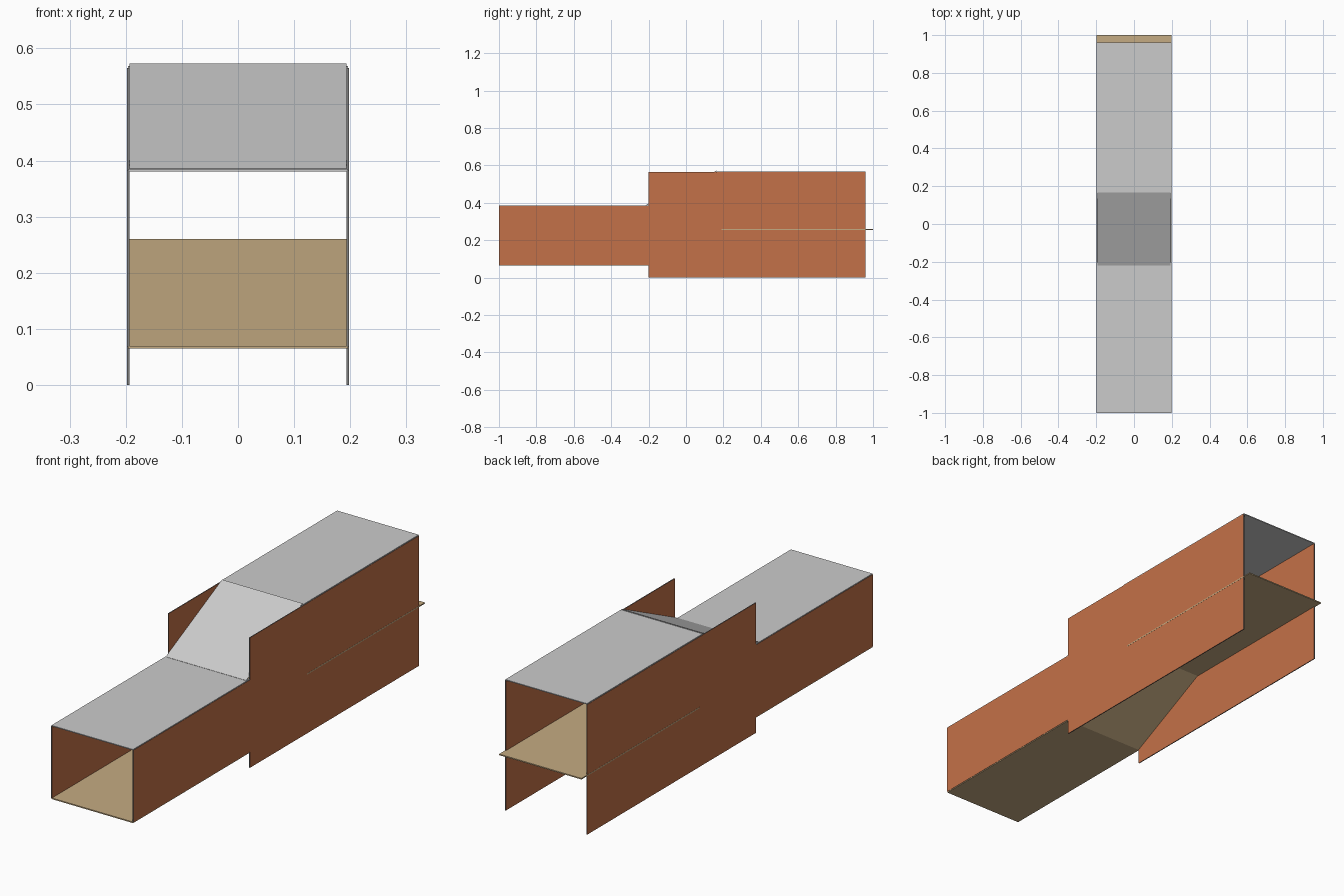
import bpy

if "Cube" in bpy.data.objects:
    bpy.data.objects.remove(bpy.data.objects["Cube"])

def material(name, rgb):
    m = bpy.data.materials.new(name)
    m.diffuse_color = (*rgb, 1)
    m.use_nodes = True
    m.node_tree.nodes["Principled BSDF"].inputs["Base Color"].default_value = m.diffuse_color
    return m

METAL = material("pale grey sheet", (0.60, 0.60, 0.60))
BOARD = material("tan board", (0.56, 0.41, 0.225))
SIDE = material("rust orange panel", (0.55, 0.165, 0.065))
EDGE = material("grey panel edge", (0.2, 0.2, 0.2))

def extrude_x(name, profile, x0, x1, mat):
    """Solid from a (y, z) outline swept along x."""
    n = len(profile)
    verts = [(x, y, z) for x in (x0, x1) for y, z in profile]
    faces = [tuple(range(n))[::-1], tuple(range(n, 2 * n))]
    faces += [(i, (i + 1) % n, n + (i + 1) % n, n + i) for i in range(n)]
    me = bpy.data.meshes.new(name)
    me.from_pydata(verts, [], faces)
    me.materials.append(mat)
    ob = bpy.data.objects.new(name, me)
    bpy.context.collection.objects.link(ob)
    return ob

def rect(y0, y1, z0, z1):
    return [(y0, z0), (y1, z0), (y1, z1), (y0, z1)]

def ramp(y0, z0, y1, z1, t):
    return [(y0, z0 - t), (y1, z1 - t), (y1, z1), (y0, z0)]

T = 0.004
W = 0.196

# side panels: low front pair and tall rear pair, with grey rims
for label, s in (("left", -1), ("right", 1)):
    xs = sorted((s * 0.1935, s * 0.1975))
    for part, outline in (("front", rect(-1, -0.2, 0.069, 0.382)),
                          ("rear", rect(-0.2, 0.96, 0, 0.565))):
        ob = extrude_x(f"{label}_{part}_panel", outline, *xs, SIDE)
        ob.data.materials.append(EDGE)
        for p in ob.data.polygons:
            if abs(p.normal.x) < 0.5:
                p.material_index = 1

# roof sheets
extrude_x("front_roof", rect(-1, -0.2, 0.381, 0.385), -W, W, METAL)
extrude_x("sloped_roof", ramp(-0.22, 0.386, 0.167, 0.573, T), -0.193, 0.193, METAL)
extrude_x("rear_roof", rect(0.165, 0.96, 0.565, 0.569), -W, W, METAL)

# floor boards
extrude_x("front_floor", rect(-1, -0.2, 0.065, 0.07), -W, W, BOARD)
extrude_x("sloped_floor", ramp(-0.2, 0.07, 0.19, 0.26, 0.005), -0.193, 0.193, BOARD)
extrude_x("rear_floor", rect(0.19, 1.0, 0.255, 0.26), -0.198, 0.198, BOARD)
